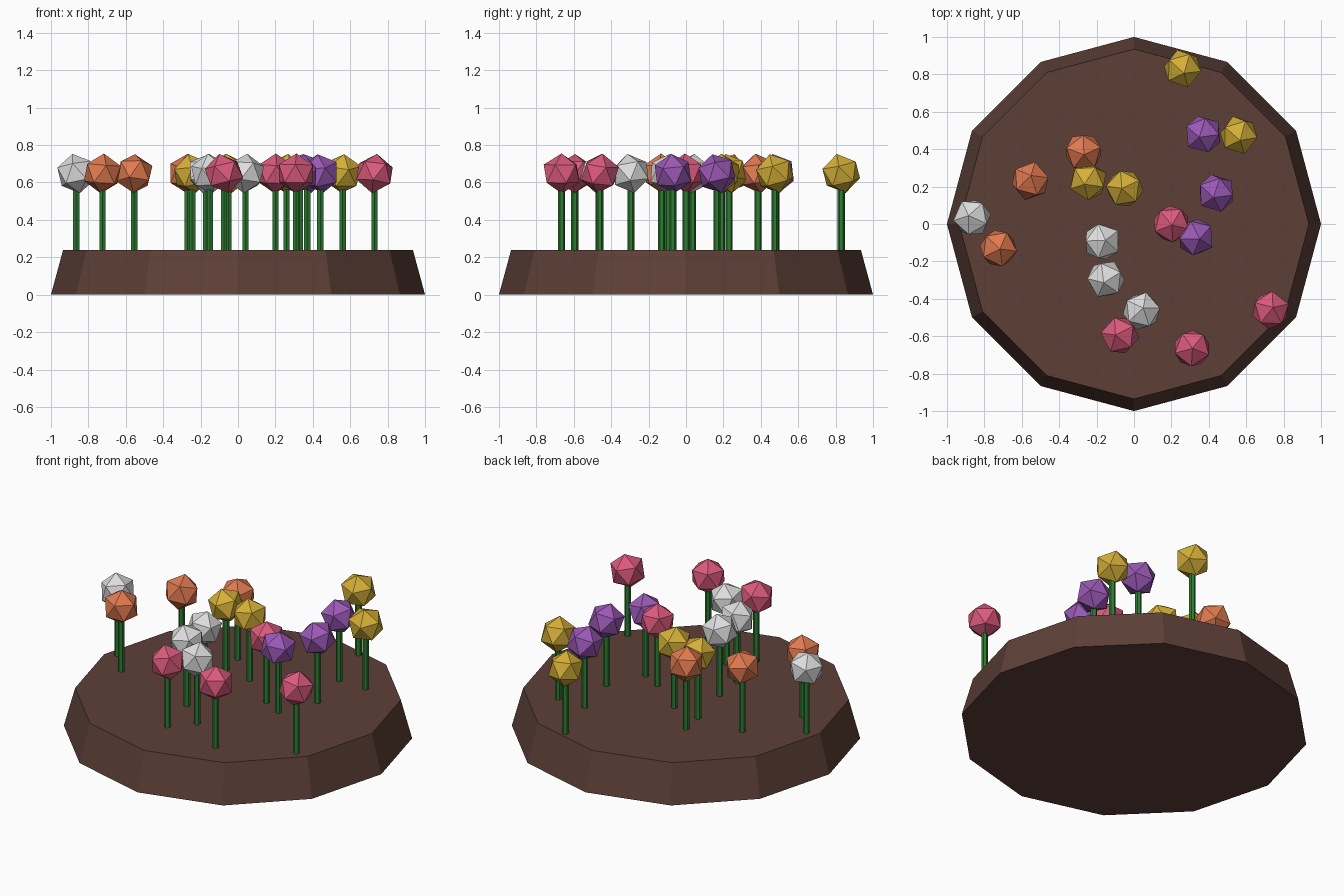
import bpy, math, random
from mathutils import Euler

random.seed(4)
if "Cube" in bpy.data.objects:
    bpy.data.objects.remove(bpy.data.objects["Cube"], do_unlink=True)


def material(name, hex_code):
    """Flat material from an sRGB hex colour."""
    srgb = [int(hex_code[i:i + 2], 16) / 255 for i in (0, 2, 4)]
    rgba = [((c + 0.055) / 1.055) ** 2.4 for c in srgb] + [1.0]
    mat = bpy.data.materials.new(name)
    mat.use_nodes = True
    mat.diffuse_color = rgba
    mat.node_tree.nodes["Principled BSDF"].inputs["Base Color"].default_value = rgba
    return mat


def finish(name, mat):
    obj = bpy.context.object
    obj.name = name
    obj.data.materials.append(mat)
    return obj


# Soil mound: a tapered twelve-sided slab
SOIL_TOP = 0.24
bpy.ops.mesh.primitive_cone_add(vertices=12, radius1=1.0, radius2=0.935,
                                depth=SOIL_TOP, location=(0, 0, SOIL_TOP / 2))
finish("soil_mound", material("soil brown", "5D4037"))

# Flower positions grouped by blossom colour
beds = {
    "yellow": ("D4AF37", [(.26, .83), (.56, .475), (-.245, .23), (-.05, .19)]),
    "purple": ("9B59B6", [(.37, .48), (.44, .165), (.33, -.07)]),
    "orange": ("E07A50", [(-.27, .385), (-.555, .23), (-.725, -.13)]),
    "white": ("DEDEDE", [(-.865, .035), (-.17, -.095), (-.15, -.295), (.04, -.465)]),
    "pink": ("DB5A7D", [(.2, 0), (.73, -.46), (-.075, -.595), (.31, -.665)]),
}
stem_green = material("stem green", "2E7D32")
HEAD_Z = 0.648

for colour, (code, spots) in beds.items():
    petal = material("petal " + colour, code)
    for i, (x, y) in enumerate(spots, 1):
        # Stem reaching into the blossom
        length = HEAD_Z - SOIL_TOP
        bpy.ops.mesh.primitive_cylinder_add(
            vertices=6, radius=0.019, depth=length,
            location=(x, y, SOIL_TOP + length / 2))
        finish(f"{colour}_stem_{i}", stem_green)
        # Faceted blossom, slightly tilted
        bpy.ops.mesh.primitive_ico_sphere_add(subdivisions=1, radius=0.107,
                                              location=(x, y, HEAD_Z))
        head = finish(f"{colour}_blossom_{i}", petal)
        head.rotation_euler = Euler((random.uniform(-.25, .25),
                                     random.uniform(-.25, .25),
                                     random.uniform(0, math.tau)))
